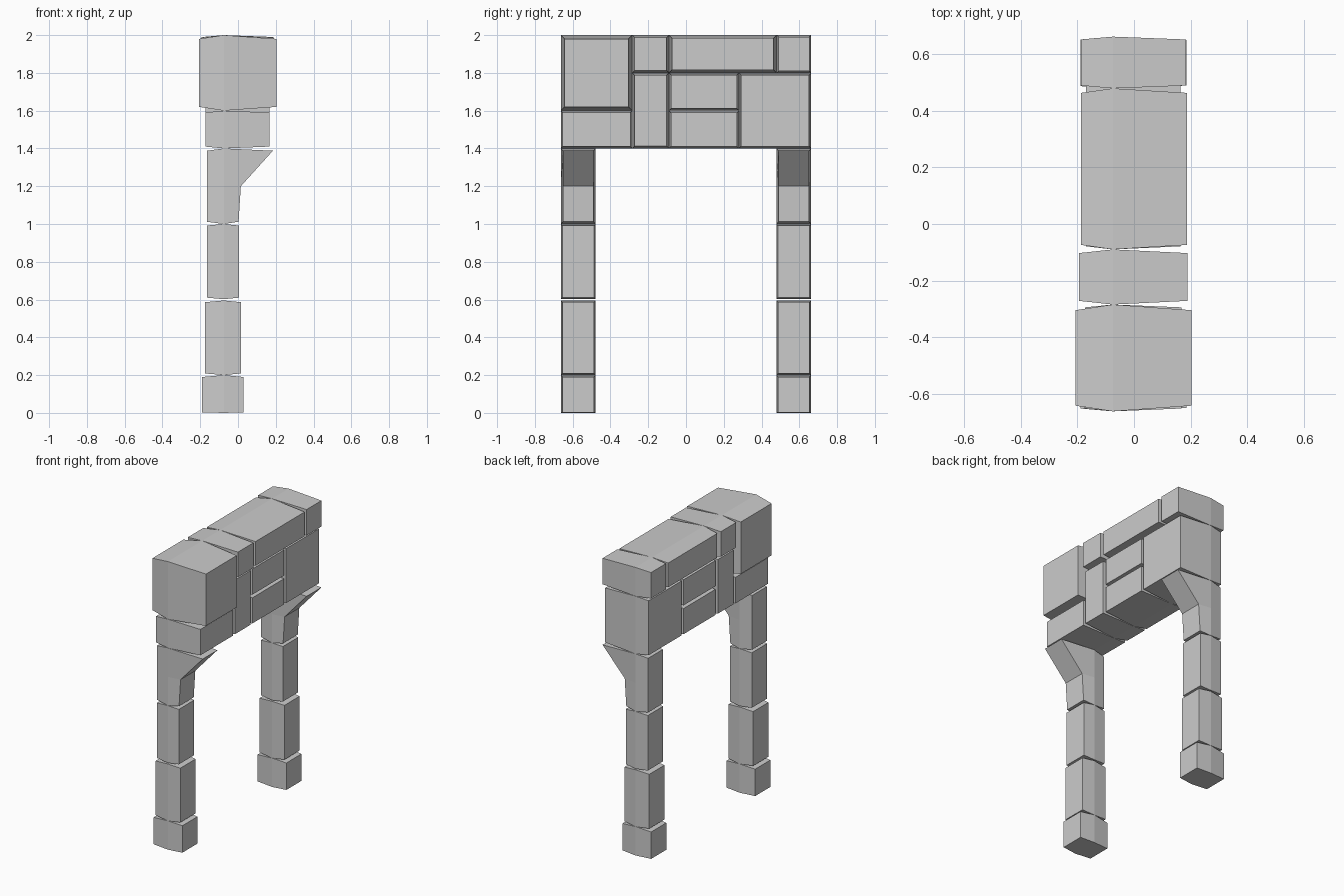
import bpy

if "Cube" in bpy.data.objects:
    bpy.data.objects.remove(bpy.data.objects["Cube"])

XM = -0.075  # plane where neighbouring stones touch


def stone(name, y0, y1, z0, z1, x0, x1, inset=0.012, front=None):
    """Block with a full-size ring at XM, tapering to smaller back and front faces.
    front: optional (x, height fraction) profile for a shaped front."""
    front = front or [(x1, 0.0), (x1, 1.0)]

    def ring(xs, d):
        a, b = z0 + (d if z0 > 0 else d * 0.3), z1 - d
        pts = [(x, a + (b - a) * f) for x, (_, f) in zip(xs, front)]
        return ([(x, y0 + d, z) for x, z in pts] +
                [(x, y1 - d, z) for x, z in reversed(pts)])

    k = len(front)
    n = 2 * k
    verts = (ring([x0] * k, inset) + ring([XM] * k, 0) +
             ring([p[0] for p in front], inset))
    faces = []
    for r in (0, n):
        for i in range(n):
            j = (i + 1) % n
            faces.append((r + i, r + n + i, r + n + j, r + j))
    # end caps as quads between the left and right edges
    for i in range(k - 1):
        q = (i, i + 1, n - 2 - i, n - 1 - i)
        faces.append(q)
        faces.append(tuple(2 * n + v for v in reversed(q)))
    me = bpy.data.meshes.new(name)
    me.from_pydata(verts, [], faces)
    me.validate()
    ob = bpy.data.objects.new(name, me)
    bpy.context.collection.objects.link(ob)
    # consistent outward normals
    import bmesh
    bm = bmesh.new()
    bm.from_mesh(me)
    bmesh.ops.recalc_face_normals(bm, faces=bm.faces)
    bm.to_mesh(me)
    bm.free()
    return ob


# Two pillars with a bracket on top
bracket = [(0.003, 0.0), (0.015, 0.5), (0.185, 1.0)]
for side, y0, y1 in (("left", -0.663, -0.478), ("right", 0.478, 0.663)):
    stone(side + "_base_stone", y0, y1, 0.0, 0.2, -0.19, 0.03, 0.01)
    stone(side + "_lower_stone", y0, y1, 0.2, 0.595, -0.175, 0.015, 0.009)
    stone(side + "_upper_stone", y0, y1, 0.602, 1.0, -0.165, 0.004, 0.008)
    stone(side + "_bracket_stone", y0, y1, 1.0, 1.4, -0.165, 0, 0.012, bracket)

# Lintel wall: y0, y1, z0, z1, x0, x1, inset
lintel = [
    (-0.663, -0.285, 1.6, 2.0, -0.207, 0.204, 0.02),
    (-0.285, -0.09, 1.8, 2.0, -0.195, 0.19, 0.013),
    (-0.09, 0.48, 1.8, 2.0, -0.188, 0.187, 0.016),
    (0.48, 0.663, 1.8, 2.0, -0.188, 0.184, 0.01),
    (-0.663, -0.285, 1.4, 1.6, -0.173, 0.168, 0.01),
    (-0.285, -0.09, 1.4, 1.8, -0.173, 0.168, 0.012),
    (-0.09, 0.28, 1.6, 1.8, -0.17, 0.165, 0.011),
    (-0.09, 0.28, 1.4, 1.6, -0.17, 0.165, 0.011),
    (0.28, 0.663, 1.4, 1.8, -0.17, 0.165, 0.011),
]
for i, args in enumerate(lintel):
    stone(f"lintel_stone_{i + 1}", *args)
